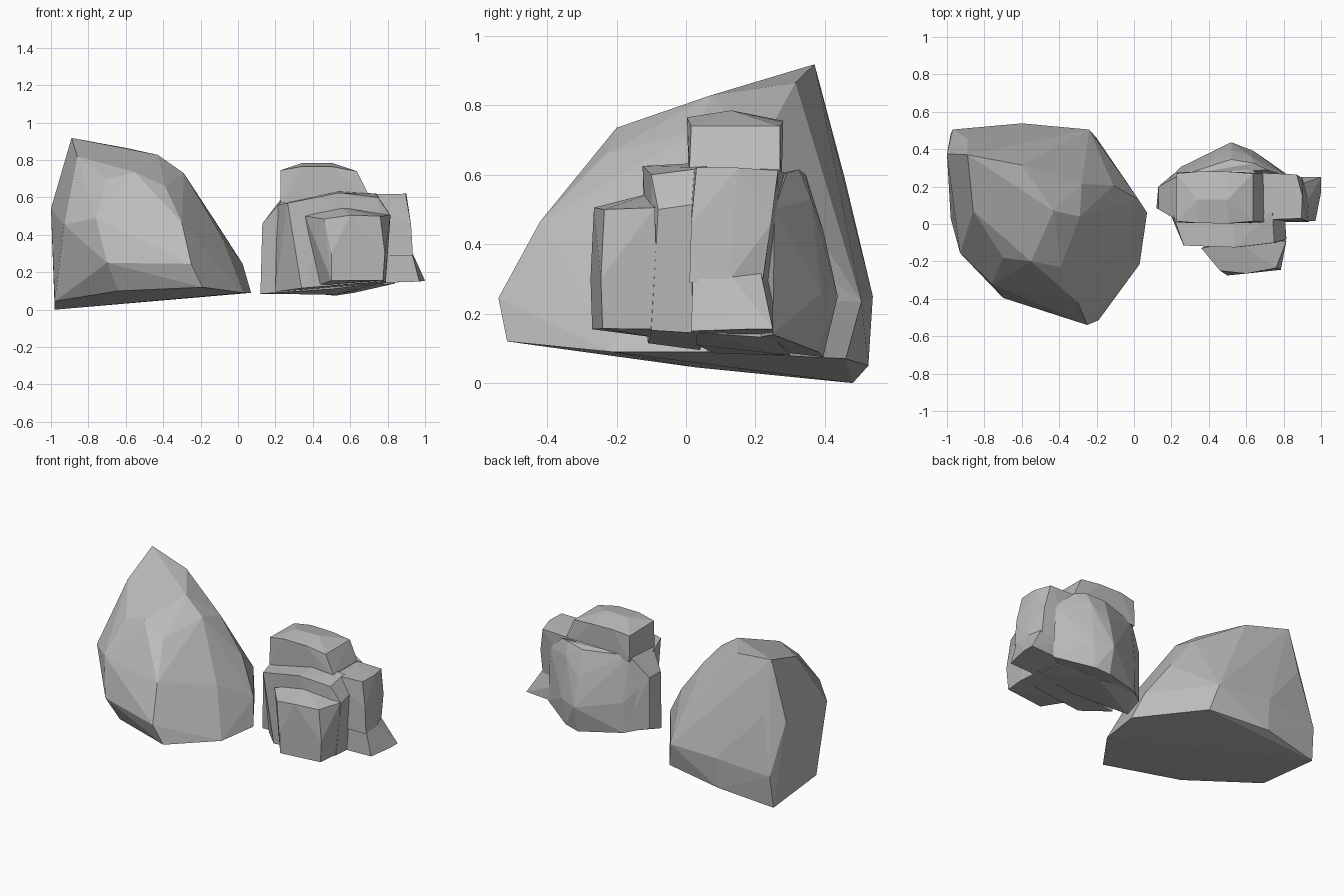
import bpy, bmesh

stone = bpy.data.materials.new("grey stone")
stone.diffuse_color = (0.5, 0.5, 0.5, 1)


def chunk(name, points):
    """Flat-faced convex lump of stone wrapped around a few corner points."""
    bm = bmesh.new()
    for p in points:
        bm.verts.new(p)
    res = bmesh.ops.convex_hull(bm, input=bm.verts[:])
    junk = {v for v in res["geom_interior"] + res["geom_unused"]
            if isinstance(v, bmesh.types.BMVert)}
    bmesh.ops.delete(bm, geom=list(junk), context='VERTS')
    bmesh.ops.dissolve_limit(bm, angle_limit=0.05, verts=bm.verts[:], edges=bm.edges[:])
    bmesh.ops.recalc_face_normals(bm, faces=bm.faces[:])
    me = bpy.data.meshes.new(name)
    bm.to_mesh(me)
    bm.free()
    me.materials.append(stone)
    ob = bpy.data.objects.new(name, me)
    bpy.context.collection.objects.link(ob)
    return ob


def fuse(base, others):
    """Union the lumps into one clean rock."""
    for o in others:
        mod = base.modifiers.new("union", 'BOOLEAN')
        mod.operation = 'UNION'
        mod.solver = 'EXACT'
        mod.object = o
    dg = bpy.context.evaluated_depsgraph_get()
    me = bpy.data.meshes.new_from_object(base.evaluated_get(dg))
    base.modifiers.clear()
    base.data = me
    me.materials.clear()
    me.materials.append(stone)
    for p in me.polygons:
        p.material_index = 0
        p.use_smooth = False
    for o in others:
        bpy.data.objects.remove(o)


# large boulder: tilted base rim, lower rim, middle, crown
chunk("large_boulder", [
    (-.98, .48, 0), (-.6, .525, .05), (-.2, .46, .07), (.07, .06, .09), (.03, -.215, .09),
    (-.19, -.515, .12), (-.64, -.33, .1), (-.98, .03, .045),
    (-.97, .505, .21), (-.6, .538, .25), (-.24, .505, .235), (.025, .13, .245),
    (-.25, -.54, .245), (-.7, -.395, .25), (-.085, -.1, .385),
    (-1, .375, .54), (-.93, -.155, .455), (-.76, -.32, .49), (-.3, -.42, .465),
    (-.2, -.15, .49), (-.11, .205, .455), (-.33, .405, .43), (-.89, .457, .59),
    (-.7, -.18, .7), (-.55, -.2, .735), (-.39, -.23, .66), (-.29, .04, .73),
    (-.28, .215, .68), (-.43, .07, .828), (-.6, .315, .865), (-.86, .07, .82),
    (-.89, .37, .918)])

# small layered rock: main mass
core = chunk("layered_rock", [
    (.12, .085, .085), (.13, .2, .12), (.5, .03, .11), (.52, .3, .08), (.78, .03, .145),
    (.76, .25, .13), (.25, .3, .11), (.13, .08, .46), (.13, .2, .46), (.24, .015, .59),
    (.24, .26, .605), (.45, .31, .6), (.72, .03, .61), (.72, .27, .61)])

# ridge at the back, blending into the left corner and the shoulder
back = chunk("back_ridge", [
    (.52, .395, .075), (.62, .38, .09), (.52, .437, .25), (.64, .39, .26), (.52, .395, .44),
    (.63, .36, .53), (.52, .345, .6), (.64, .325, .615), (.25, .3, .1), (.25, .305, .3),
    (.235, .255, .6), (.13, .19, .125), (.135, .19, .45),
    (.7, .34, .16), (.71, .29, .605), (.84, .25, .14), (.82, .255, .5), (.5, .1, .11)])

# cap block on top
cap = chunk("cap", [
    (.226, .008, .57), (.68, .008, .57), (.226, .275, .57), (.68, .275, .57),
    (.695, .01, .62), (.69, .27, .615),
    (.226, .015, .745), (.226, .27, .74), (.34, .005, .765), (.34, .13, .783),
    (.5, .13, .785), (.5, .003, .765), (.34, .28, .755), (.5, .28, .752),
    (.635, .015, .74), (.635, .27, .74)])

# middle ledge
ledge = chunk("middle_ledge", [
    (.34, -.11, .115), (.79, -.1, .152), (.2, .04, .095), (.79, .06, .142),
    (.265, -.115, .57), (.54, -.125, .625), (.75, -.1, .6), (.815, -.08, .5),
    (.21, .045, .56), (.54, .06, .635), (.74, .06, .62), (.805, .06, .52)])

# front ledge
front = chunk("front_ledge", [
    (.5, -.27, .155), (.775, -.24, .157), (.43, -.08, .13), (.79, -.08, .155),
    (.46, -.25, .485), (.6, -.265, .505), (.76, -.235, .5), (.36, -.13, .5),
    (.55, -.09, .55), (.815, -.09, .505), (.5, -.275, .3), (.785, -.245, .3)])

# right shoulder and its flared foot
shoulder = chunk("right_shoulder", [
    (.62, .02, .615), (.62, .275, .61), (.895, .03, .62), (.9, .15, .62),
    (.87, .265, .612), (.925, .015, .46), (.9, .245, .46), (.935, .01, .29),
    (.935, .12, .29), (.9, .22, .29), (.62, .01, .29), (.62, .26, .29)])
foot = chunk("right_foot", [
    (.63, .015, .32), (.63, .25, .32), (.925, .02, .32), (.925, .12, .32), (.9, .215, .32),
    (.97, .015, .15), (1, .17, .155), (1, .25, .155), (.63, .015, .14), (.63, .255, .135)])

fuse(core, [back, cap, ledge, front, shoulder, foot])
